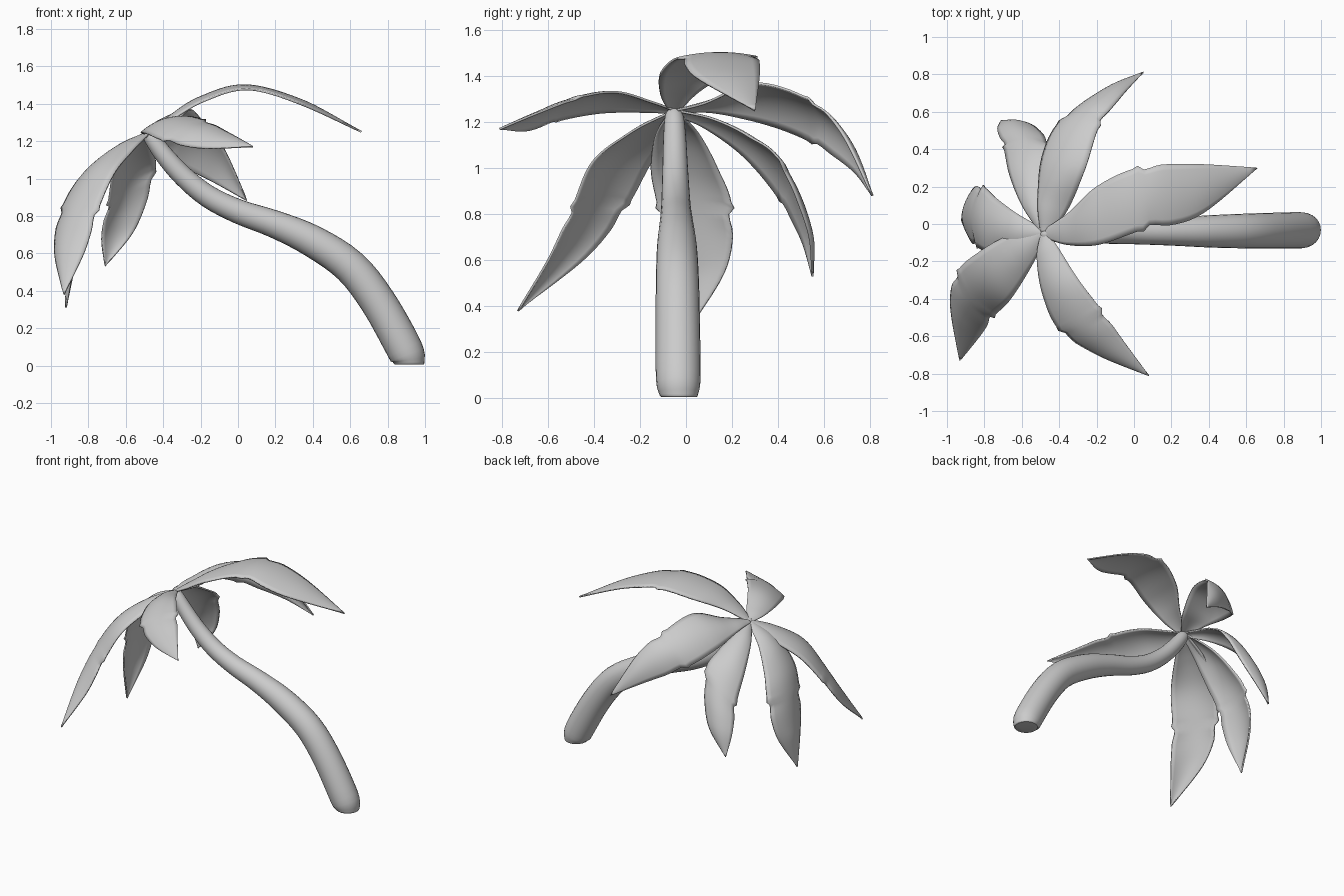
import bpy, bmesh, math
from mathutils import Vector

if "Cube" in bpy.data.objects:
    bpy.data.objects.remove(bpy.data.objects["Cube"])


def spline(points, steps):
    """Catmull-Rom through points (tuples of any equal size)."""
    p = [Vector(q) for q in points]
    p = [p[0] * 2 - p[1]] + p + [p[-1] * 2 - p[-2]]
    out = []
    for i in range(1, len(p) - 2):
        a, b, c, d = p[i - 1:i + 3]
        for k in range(steps):
            t = k / steps
            out.append(0.5 * (2 * b + (c - a) * t + (2 * a - 5 * b + 4 * c - d) * t * t
                              + (3 * b - a - 3 * c + d) * t ** 3))
    return out + [p[-2]]


def loft(name, rows, closed=False):
    bm = bmesh.new()
    vs = [[bm.verts.new(v) for v in r] for r in rows]
    n = len(rows[0])
    for a, b in zip(vs, vs[1:]):
        for j in range(n if closed else n - 1):
            k = (j + 1) % n
            bm.faces.new((a[j], a[k], b[k], b[j]))
    if closed:
        bm.faces.new(vs[0])
        bm.faces.new(vs[-1])
    bmesh.ops.remove_doubles(bm, verts=bm.verts, dist=0.0005)
    bmesh.ops.recalc_face_normals(bm, faces=bm.faces)
    me = bpy.data.meshes.new(name)
    bm.to_mesh(me)
    bm.free()
    ob = bpy.data.objects.new(name, me)
    bpy.context.collection.objects.link(ob)
    bpy.ops.object.select_all(action='DESELECT')
    ob.select_set(True)
    bpy.context.view_layer.objects.active = ob
    bpy.ops.object.shade_smooth_by_angle(angle=math.radians(45))
    return ob


# Leaning trunk: x, z and radius along its length
trunk = [(0.915, 0.005, 0.076), (0.912, 0.02, 0.085), (0.89, 0.09, 0.097), (0.75, 0.34, 0.096),
         (0.60, 0.53, 0.093), (0.40, 0.665, 0.086), (0.20, 0.755, 0.074), (0.0, 0.825, 0.065),
         (-0.16, 0.905, 0.06), (-0.29, 1.01, 0.055), (-0.39, 1.12, 0.05), (-0.46, 1.215, 0.042),
         (-0.483, 1.245, 0.028), (-0.49, 1.255, 0.008)]
path = spline(trunk, 4)
rings = []
for i, (x, z, r) in enumerate(path):
    d = path[min(i + 1, len(path) - 1)] - path[max(i - 1, 0)]
    tan = Vector((d.x, 0, d.y)).normalized()
    if i < 5:
        tan = Vector((0, 0, 1))
    side = Vector((0, 1, 0))
    up = tan.cross(side)
    c = Vector((x, -0.03 - 0.025 * i / len(path), z))
    rings.append([c + r * (math.cos(a) * side + math.sin(a) * up)
                  for a in (math.tau * j / 24 for j in range(24))])
loft("trunk", rings, closed=True)

CROWN = Vector((-0.48, -0.05, 1.245))
HUB = Vector((-0.48, -0.05, 0.7))


def frond(name, left, right, tip, bulge):
    """Leaf blade between two edge curves, arched across, with a torn notch on each edge."""
    w = (Vector(left[0]) - Vector(right[0])).normalized() * 0.02
    le = spline([CROWN + w] + left + [tip], 8)
    re = spline([CROWN - w] + right + [tip], 8)
    n = len(le) - 1
    rows = []
    for i in range(n + 1):
        l, r = le[i], re[i]
        mid, half = (l + r) / 2, (l - r) / 2
        a, b = max(i - 1, 0), min(i + 1, n)
        nor = (le[b] + re[b] - le[a] - re[a]).cross(le[n // 2] - re[n // 2]).normalized()
        if nor.dot(mid - HUB) < 0:
            nor = -nor
        notch = {24: 1.06, 25: 0.9, 26: 0.92, 27: 0.97}.get(i, 1.0)
        h = bulge * min(1, half.length / 0.12)
        rows.append([mid + half * u * notch + nor * h * (0.6 - u * u)
                     for u in (j / 5 - 1 for j in range(11))])
    ob = loft(name, rows)
    m = ob.modifiers.new("thickness", 'SOLIDIFY')
    m.thickness = 0.01
    m.offset = 0


frond("frond_right",
      [(-0.35, 0.06, 1.34), (-0.20, 0.20, 1.43), (0.02, 0.30, 1.49), (0.30, 0.32, 1.425)],
      [(-0.36, -0.11, 1.32), (-0.19, -0.11, 1.42), (0.05, -0.03, 1.485), (0.34, 0.04, 1.405)],
      (0.66, 0.30, 1.25), 0.02)
frond("frond_back",
      [(-0.52, 0.12, 1.25), (-0.50, 0.36, 1.20), (-0.40, 0.56, 1.12), (-0.16, 0.73, 1.00)],
      [(-0.36, 0.08, 1.29), (-0.27, 0.30, 1.38), (-0.19, 0.54, 1.31), (-0.08, 0.68, 1.17)],
      (0.05, 0.81, 0.88), 0.04)
frond("frond_front",
      [(-0.52, -0.18, 1.25), (-0.49, -0.38, 1.25), (-0.40, -0.57, 1.215), (-0.20, -0.70, 1.17)],
      [(-0.40, -0.14, 1.29), (-0.30, -0.30, 1.34), (-0.18, -0.46, 1.32), (-0.05, -0.64, 1.25)],
      (0.08, -0.81, 1.17), 0.03)
frond("frond_front_left",
      [(-0.68, -0.07, 1.15), (-0.84, -0.16, 1.03), (-0.95, -0.26, 0.85), (-0.99, -0.43, 0.63)],
      [(-0.56, -0.24, 1.17), (-0.67, -0.41, 1.04), (-0.76, -0.50, 0.84), (-0.83, -0.60, 0.62)],
      (-0.93, -0.73, 0.38), 0.04)
frond("frond_left",
      [(-0.64, 0.06, 1.15), (-0.75, 0.14, 1.00), (-0.82, 0.20, 0.83), (-0.88, 0.18, 0.58)],
      [(-0.65, -0.13, 1.15), (-0.78, -0.15, 1.00), (-0.85, -0.12, 0.83), (-0.89, -0.08, 0.58)],
      (-0.92, 0.02, 0.31), 0.04)
frond("frond_back_left",
      [(-0.60, 0.10, 1.17), (-0.67, 0.27, 1.05), (-0.70, 0.42, 0.87), (-0.73, 0.51, 0.70)],
      [(-0.49, 0.12, 1.22), (-0.46, 0.28, 1.15), (-0.45, 0.42, 1.04), (-0.55, 0.54, 0.74)],
      (-0.71, 0.55, 0.53), 0.04)
